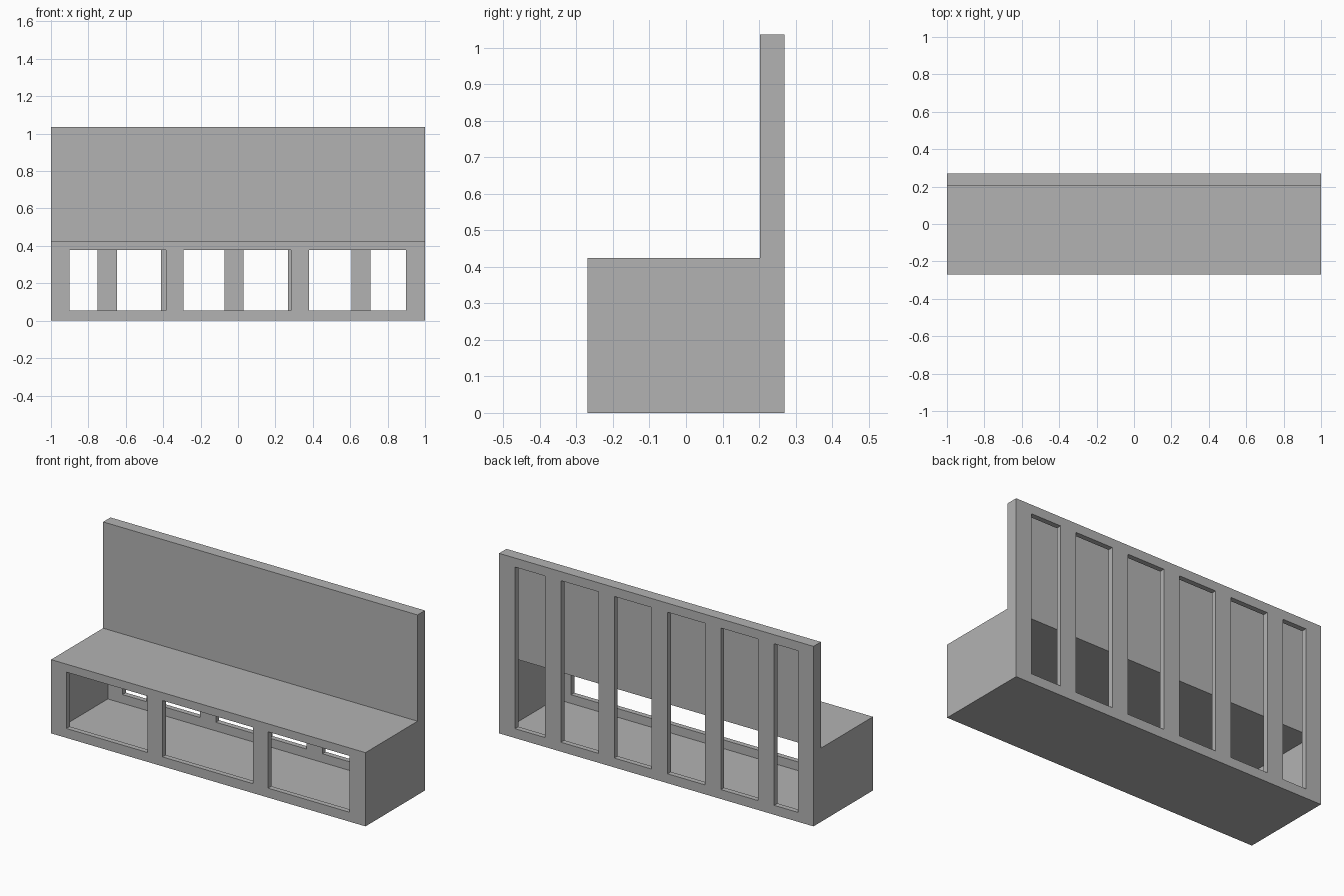
import bpy, bmesh

if "Cube" in bpy.data.objects:
    bpy.data.objects.remove(bpy.data.objects["Cube"])

# One plain grey for the whole bench
grey = bpy.data.materials.new("plain grey")
grey.diffuse_color = (0.45, 0.45, 0.45, 1)
grey.use_nodes = True
grey.node_tree.nodes["Principled BSDF"].inputs["Base Color"].default_value = grey.diffuse_color

HALF_X, HALF_Y = 1.0, 0.27
SEAT_Z, TOP_Z = 0.424, 1.035
PANEL_Y = 0.203          # front face of the backrest
FRAME = 0.03             # thickness of the front and back frames
WALL = 0.004             # thin sheet walls


def finish(name, bm, thickness):
    mesh = bpy.data.meshes.new(name)
    bm.to_mesh(mesh)
    bm.free()
    mesh.materials.append(grey)
    obj = bpy.data.objects.new(name, mesh)
    bpy.context.collection.objects.link(obj)
    mod = obj.modifiers.new("thickness", 'SOLIDIFY')
    mod.thickness = thickness
    mod.offset = -1
    mod.use_even_offset = True
    return obj


def frame(name, y, side, height, z0, z1, openings):
    """Upright frame with a row of rectangular openings; side is the outward y direction."""
    bm = bmesh.new()
    xs = [-HALF_X] + [x for o in openings for x in o] + [HALF_X]
    zs = [0, z0, z1, height]
    grid = [[bm.verts.new((x, y, z)) for z in zs] for x in xs]
    for i in range(len(xs) - 1):
        for j in range(3):
            if i % 2 == 1 and j == 1:
                continue                      # leave the opening empty
            quad = [grid[i][j], grid[i + 1][j], grid[i + 1][j + 1], grid[i][j + 1]]
            bm.faces.new(quad if side < 0 else quad[::-1])
    return finish(name, bm, FRAME)


# Front frame with three wide openings
frame("front_frame", -HALF_Y, -1, SEAT_Z, 0.054, 0.378,
      [(-0.902, -0.386), (-0.291, 0.284), (0.38, 0.899)])

# Back frame with evenly spaced slats between six tall openings
slats = [-0.75 + 0.339 * i for i in range(5)]
edges = [-0.902] + [x for s in slats for x in (s, s + 0.102)] + [0.899]
frame("back_frame", HALF_Y, 1, TOP_Z, 0.054, 0.983,
      list(zip(edges[::2], edges[1::2])))

# Hollow shell: floor, seat, backrest panel, top cap and both L-shaped ends
yf, yb = -HALF_Y + FRAME, HALF_Y - FRAME
profile = [(yf, 0), (yf, SEAT_Z), (PANEL_Y, SEAT_Z),
           (PANEL_Y, TOP_Z), (yb, TOP_Z), (yb, 0)]
bm = bmesh.new()
left = [bm.verts.new((-HALF_X, y, z)) for y, z in profile]
right = [bm.verts.new((HALF_X, y, z)) for y, z in profile]
bm.faces.new(left)
bm.faces.new(right[::-1])
sides = []
for i in range(6):
    k = (i + 1) % 6
    sides.append(bm.faces.new((left[i], right[i], right[k], left[k])))
bmesh.ops.recalc_face_normals(bm, faces=bm.faces[:])
# The frames close the front and the back
bmesh.ops.delete(bm, geom=[sides[0], sides[4]], context='FACES')
finish("seat_and_backrest_shell", bm, WALL)
